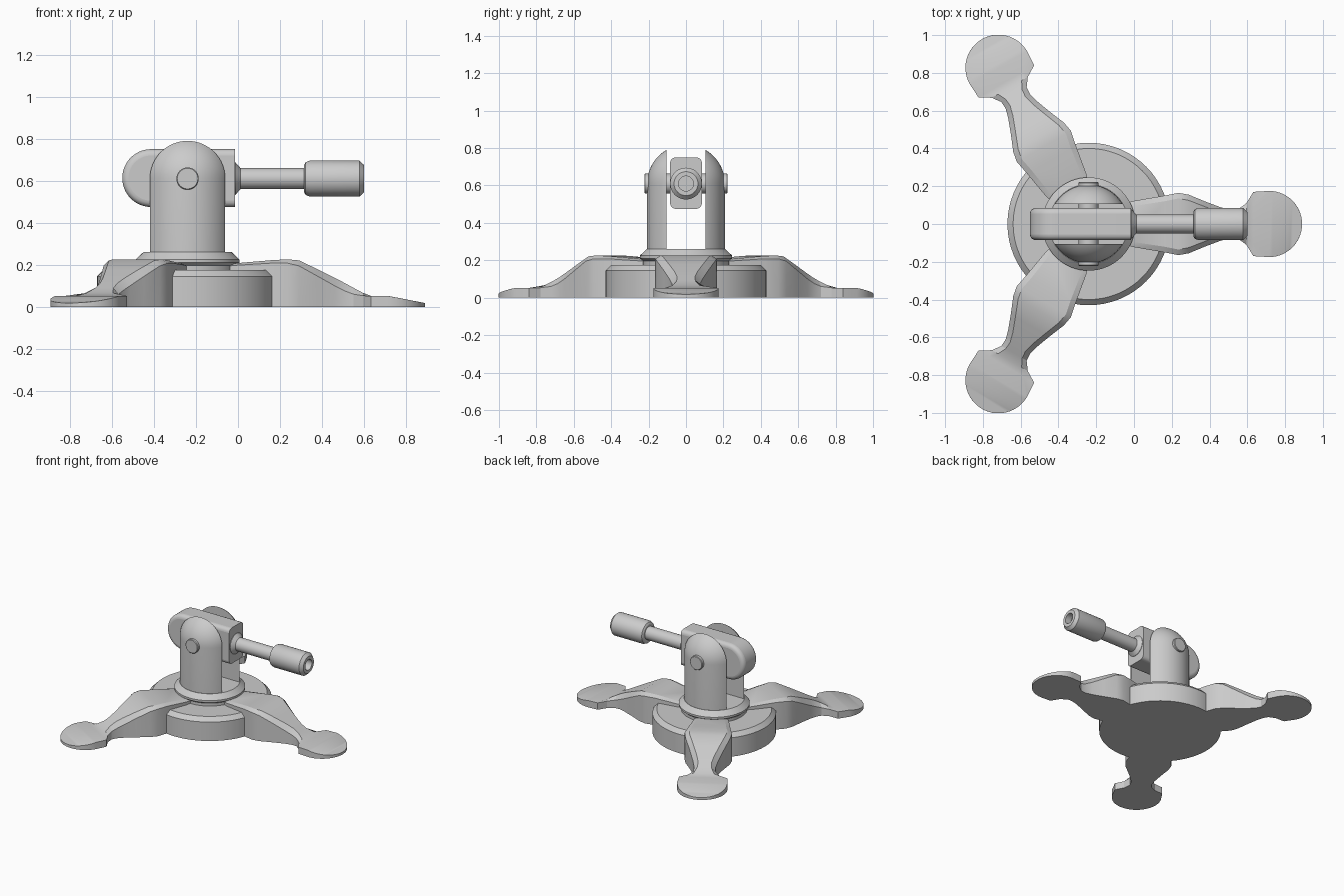
import bpy, bmesh
from math import sin, cos, pi, radians, sqrt
from mathutils import Matrix, Vector

if "Cube" in bpy.data.objects:
    bpy.data.objects.remove(bpy.data.objects["Cube"])

CX, PZ = -0.24, 0.61      # hub axis x, pivot height


def finish(name, bm, loc=(0, 0, 0), rot=(0, 0, 0), angle=30):
    bmesh.ops.remove_doubles(bm, verts=bm.verts, dist=1e-5)
    bmesh.ops.recalc_face_normals(bm, faces=bm.faces)
    me = bpy.data.meshes.new(name)
    bm.to_mesh(me)
    bm.free()
    ob = bpy.data.objects.new(name, me)
    bpy.context.collection.objects.link(ob)
    ob.location, ob.rotation_euler = loc, rot
    bpy.ops.object.select_all(action='DESELECT')
    ob.select_set(True)
    bpy.context.view_layer.objects.active = ob
    bpy.ops.object.shade_smooth_by_angle(angle=radians(angle))
    return ob


def lathe(profile, steps=64):
    """Spin (radius, height) points around z."""
    bm = bmesh.new()
    vs = [bm.verts.new((r, 0, z)) for r, z in profile]
    es = [bm.edges.new(p) for p in zip(vs, vs[1:])]
    bmesh.ops.spin(bm, geom=vs + es, cent=(0, 0, 0), axis=(0, 0, 1),
                   angle=2 * pi, steps=steps, use_duplicate=False)
    bmesh.ops.remove_doubles(bm, verts=bm.verts, dist=1e-5)
    return bm


# Round hub with the chamfered collar on top
finish("hub", lathe([(0, 0), (.43, 0), (.43, .145), (.40, .175), (.23, .175),
                     (.23, .197), (.247, .21), (.247, .225), (.21, .26), (0, .26)]),
       (CX, 0, 0))

# Three legs: (distance, base half width, top half width, top z, side z)
stations = [(.10, .08, .06, .19, .185), (.236, .122, .095, .208, .198),
            (.40, .150, .120, .222, .208), (.475, .165, .135, .226, .208),
            (.53, .155, .125, .221, .195), (.62, .118, .090, .178, .145),
            (.70, .088, .060, .138, .100), (.75, .075, .047, .112, .075),
            (.79, .077, .050, .090, .060), (.835, .110, .072, .066, .053),
            (.872, .170, .105, .0525, .052)]
for i in range(15):       # rounded foot pad, thinning to its tip
    a = pi / 2 * i / 14
    r = .955 + .175 * sin(a)
    z = .052 - .034 * (r - .955) / .175
    w = max(.175 * cos(a), .004)
    stations.append((r, w, w * .99, z, z - .0005))

for k, name in enumerate(("front_leg", "left_leg", "right_leg")):
    bm = bmesh.new()
    rings = [[bm.verts.new((r, y, z)) for y, z in
              ((-wb, 0), (-wb, zs), (-wt, zt), (wt, zt), (wb, zs), (wb, 0))]
             for r, wb, wt, zt, zs in stations]
    for a, b in zip(rings, rings[1:]):
        for j in range(6):
            n = (j + 1) % 6
            bm.faces.new((a[j], a[n], b[n], b[j]))
    bm.faces.new(rings[0])
    bm.faces.new(rings[-1])
    finish(name, bm, (CX, 0, 0), (0, 0, k * 2 * pi / 3), 22)

# Domed fork: one arm cut from a domed post, mirrored to the other side
R = .208
dome = [(R * cos(pi / 2 * i / 16), PZ + R * sin(pi / 2 * i / 16)) for i in range(17)]
bm = lathe([(0, .25), (R, .25)] + dome)
bmesh.ops.bisect_plane(bm, geom=bm.verts[:] + bm.edges[:] + bm.faces[:],
                       plane_co=(0, .105, 0), plane_no=(0, 1, 0), clear_inner=True)
bmesh.ops.holes_fill(bm, edges=[e for e in bm.edges if e.is_boundary], sides=0)
fork = finish("fork_arms", bm, (CX, 0, 0))
mirror = fork.modifiers.new("mirror", 'MIRROR')
mirror.use_axis = (False, True, False)

# Pivot pin through both arms
finish("pivot_pin", lathe([(0, -.222), (.049, -.222), (.053, -.218),
                           (.053, .218), (.049, .222), (0, .222)], 40),
       (CX, 0, PZ), (pi / 2, 0, 0))

# Swivel block with a round back end and softened edges
bm = bmesh.new()
h = .1375
outline = [(-.015, -h), (-.015, h)]
outline += [(-.413 - h * sin(pi * i / 28), h * cos(pi * i / 28)) for i in range(29)]
face = bm.faces.new([bm.verts.new((x, -.085, z)) for x, z in outline])
ext = bmesh.ops.extrude_face_region(bm, geom=[face])
bmesh.ops.translate(bm, vec=(0, .17, 0),
                    verts=[v for v in ext["geom"] if isinstance(v, bmesh.types.BMVert)])
block = finish("swivel_block", bm, (0, 0, .6125))
# soften the long edges only, leaving the front end face flat
bm = bmesh.new()
bm.from_mesh(block.data)
edges = [e for e in bm.edges
         if abs(e.verts[0].co.y - e.verts[1].co.y) < 1e-4
         and min(v.co.x for v in e.verts) < -.02]
bmesh.ops.bevel(bm, geom=edges, offset=.03, segments=5, profile=.5,
                affect='EDGES', clamp_overlap=False)
bm.to_mesh(block.data)
bm.free()

# Rod with a flared root, and the handle with a recessed end
finish("rod", lathe([(0, -.03), (.077, -.03), (.077, -.012), (.05, .012),
                     (.05, .33), (0, .33)], 48), (0, 0, PZ), (0, pi / 2, 0))
finish("handle", lathe([(0, .315), (.066, .315), (.078, .322), (.085, .34),
                        (.085, .578), (.064, .60), (.04, .60), (.04, .55), (0, .55)], 48),
       (0, 0, PZ), (0, pi / 2, 0))
